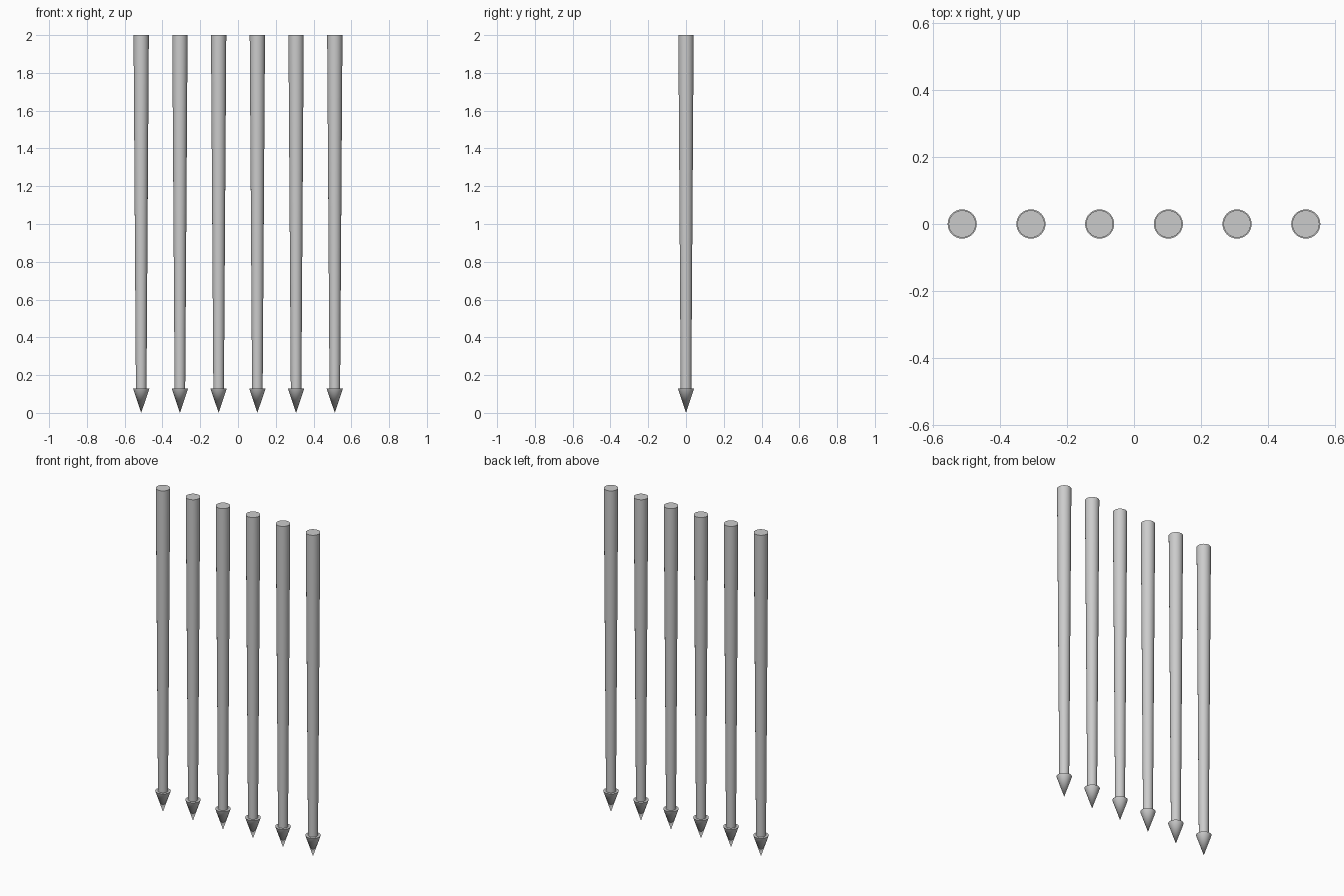
import bpy

if "Cube" in bpy.data.objects:
    bpy.data.objects.remove(bpy.data.objects["Cube"])

SIDES = 32
SPACING = 0.205
HEAD_TOP = 0.13


def cone(name, x, r_bottom, r_top, z0, z1):
    """Upright tapered cylinder between two heights."""
    bpy.ops.mesh.primitive_cone_add(vertices=SIDES, radius1=r_bottom, radius2=r_top,
                                    depth=z1 - z0, location=(x, 0, (z0 + z1) / 2))
    obj = bpy.context.object
    obj.name = name
    bpy.ops.object.shade_smooth_by_angle()
    return obj


for i in range(6):
    x = (i - 2.5) * SPACING
    # Tapered shaft, widest at the top
    cone(f"shaft_{i + 1}", x, 0.028, 0.0405, HEAD_TOP, 2.0)
    # Pointed head facing down
    cone(f"arrow_head_{i + 1}", x, 0.0, 0.0435, 0.0, HEAD_TOP)
